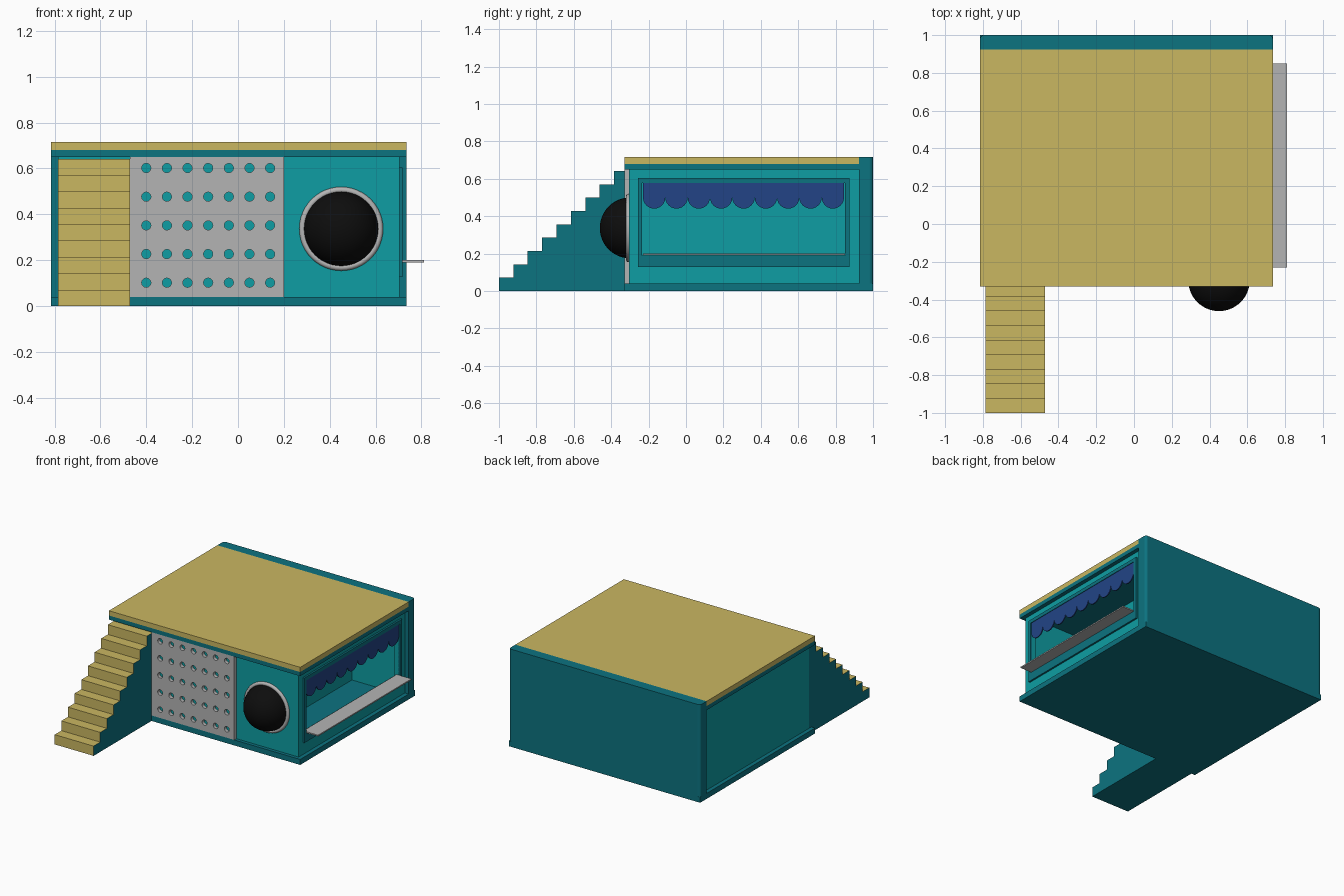
import bpy, bmesh, math
from mathutils import Matrix

if "Cube" in bpy.data.objects:
    bpy.data.objects.remove(bpy.data.objects["Cube"])


def material(name, r, g, b):
    def lin(c):
        c /= 255
        return c / 12.92 if c <= 0.04045 else ((c + 0.055) / 1.055) ** 2.4
    m = bpy.data.materials.new(name)
    m.diffuse_color = (lin(r), lin(g), lin(b), 1)
    m.use_nodes = True
    m.node_tree.nodes["Principled BSDF"].inputs["Base Color"].default_value = m.diffuse_color
    return m


TEAL = material("teal", 14, 157, 163)
DARK = material("dark teal", 12, 115, 128)
SAND = material("sand yellow", 202, 183, 97)
GREY = material("light grey", 180, 180, 180)
BLACK = material("black", 13, 13, 13)
NAVY = material("navy blue", 34, 68, 134)


def make(name, bm, mat):
    bmesh.ops.recalc_face_normals(bm, faces=bm.faces)
    me = bpy.data.meshes.new(name)
    bm.to_mesh(me)
    bm.free()
    me.materials.append(mat)
    ob = bpy.data.objects.new(name, me)
    bpy.context.collection.objects.link(ob)
    return ob


def box(name, x, y, z, mat):
    bm = bmesh.new()
    bmesh.ops.create_cube(bm, size=1)
    for v in bm.verts:
        for i, (a, b) in enumerate((x, y, z)):
            v.co[i] = a if v.co[i] < 0 else b
    return make(name, bm, mat)


def rect(u0, u1, v0, v1):
    return [(u0, v0), (u1, v0), (u1, v1), (u0, v1)]


def circle(u, v, r, n=24):
    return [(u + r * math.cos(2 * math.pi * i / n), v + r * math.sin(2 * math.pi * i / n)) for i in range(n)]


def plate(name, loops, d0, d1, plane, mat):
    """Extrude outlines (inner loops are holes) from d0 to d1 along y ('xz') or x ('yz')."""
    cu = bpy.data.curves.new(name + "_outline", 'CURVE')
    cu.dimensions = '2D'
    cu.fill_mode = 'BOTH'
    cu.extrude = (d1 - d0) / 2
    for loop in loops:
        s = cu.splines.new('POLY')
        s.points.add(len(loop) - 1)
        for p, (u, v) in zip(s.points, loop):
            p.co = (u, v, 0, 1)
        s.use_cyclic_u = True
    tmp = bpy.data.objects.new("outline", cu)
    bpy.context.collection.objects.link(tmp)
    bpy.context.view_layer.update()
    me = bpy.data.meshes.new_from_object(tmp.evaluated_get(bpy.context.evaluated_depsgraph_get()))
    bpy.data.objects.remove(tmp)
    bpy.data.curves.remove(cu)
    bm = bmesh.new()
    bm.from_mesh(me)
    bpy.data.meshes.remove(me)
    bmesh.ops.remove_doubles(bm, verts=bm.verts, dist=1e-5)
    mid = (d0 + d1) / 2
    for v in bm.verts:
        u, w, d = v.co
        v.co = (u, mid + d, w) if plane == 'xz' else (mid + d, u, w)
    for f in bm.faces:
        f.smooth = False
        f.material_index = 0
    return make(name, bm, mat)


def smooth(ob):
    for p in ob.data.polygons:
        p.use_smooth = True


# base, top trim, roof
box("base", (-.815, .735), (-.33, 1), (0, .04), DARK)
box("top_trim", (-.815, .735), (-.33, .925), (.65, .68), DARK)
box("roof", (-.815, .735), (-.33, .925), (.68, .715), SAND)

# back slab with rounded rear corners
slab = box("back_wall", (-.815, .735), (.925, 1), (.04, .715), DARK)
bm = bmesh.new()
bm.from_mesh(slab.data)
rear = [e for e in bm.edges if all(v.co.y > .99 for v in e.verts)
        and abs(e.verts[0].co.z - e.verts[1].co.z) > .1]
bmesh.ops.bevel(bm, geom=rear, offset=.02, segments=4, profile=.5, affect='EDGES')
bm.to_mesh(slab.data)
bm.free()

# body with a room behind the serving window
box("body", (-.785, .3), (-.305, .925), (.04, .65), TEAL)
box("front_wall", (.3, .705), (-.305, -.27), (.04, .65), TEAL)
box("room_back_wall", (.3, .705), (.89, .925), (.04, .65), TEAL)
opening = rect(-.235, .85, .19, .578)
plate("window_wall", [rect(-.27, .89, .04, .65), opening], .675, .705, 'yz', TEAL)
plate("window_frame", [rect(-.257, .875, .128, .604), opening], .703, .718, 'yz', DARK)
box("counter", (.69, .81), (-.23, .85), (.191, .2), GREY)

# scalloped valance
n, y0, y1 = 9, -.23, .845
r = (y1 - y0) / n / 2
edge = [(y1, .58), (y0, .58)]
for i in range(n):
    c = y0 + r * (2 * i + 1)
    edge += [(c - r * math.cos(math.pi * k / 12), .5 - r * math.sin(math.pi * k / 12))
             for k in range(0 if i == 0 else 1, 13)]
plate("valance", [edge], .706, .714, 'yz', NAVY)

# perforated panel
holes = [circle(-.40 + .09 * i, .102 + .125 * j, .02, 20) for i in range(7) for j in range(5)]
plate("perforated_panel", [rect(-.47, .2, .04, .65)] + holes, -.33, -.305, 'xz', GREY)

# bubble window and its ring
bm = bmesh.new()
bmesh.ops.create_uvsphere(bm, u_segments=48, v_segments=24, radius=.163)
bmesh.ops.delete(bm, geom=[v for v in bm.verts if v.co.z < -.001], context='VERTS')
bmesh.ops.transform(bm, verts=bm.verts,
                    matrix=Matrix.Translation((.45, -.298, .337)) @ Matrix.Rotation(math.pi / 2, 4, 'X'))
smooth(make("bubble_window", bm, BLACK))
bpy.ops.mesh.primitive_torus_add(major_radius=.169, minor_radius=.014, major_segments=48, minor_segments=12,
                                 location=(.45, -.307, .337), rotation=(math.pi / 2, 0, 0))
ring = bpy.context.object
ring.name = "bubble_ring"
ring.data.materials.append(GREY)
smooth(ring)

# stairs: sand treads and risers, dark sides
steps, run, rise = 9, .0769, .0713
prof = [(-.305, 0), (-1, 0)]
for i in range(steps):
    prof += [(-1 + run * i, rise * (i + 1)), (-1 + run * (i + 1) if i < steps - 1 else -.305, rise * (i + 1))]
stairs = plate("stairs", [prof], -.785, -.47, 'yz', DARK)
stairs.data.materials.append(SAND)
for p in stairs.data.polygons:
    if p.normal.z > .5 or p.normal.y < -.5:
        p.material_index = 1
